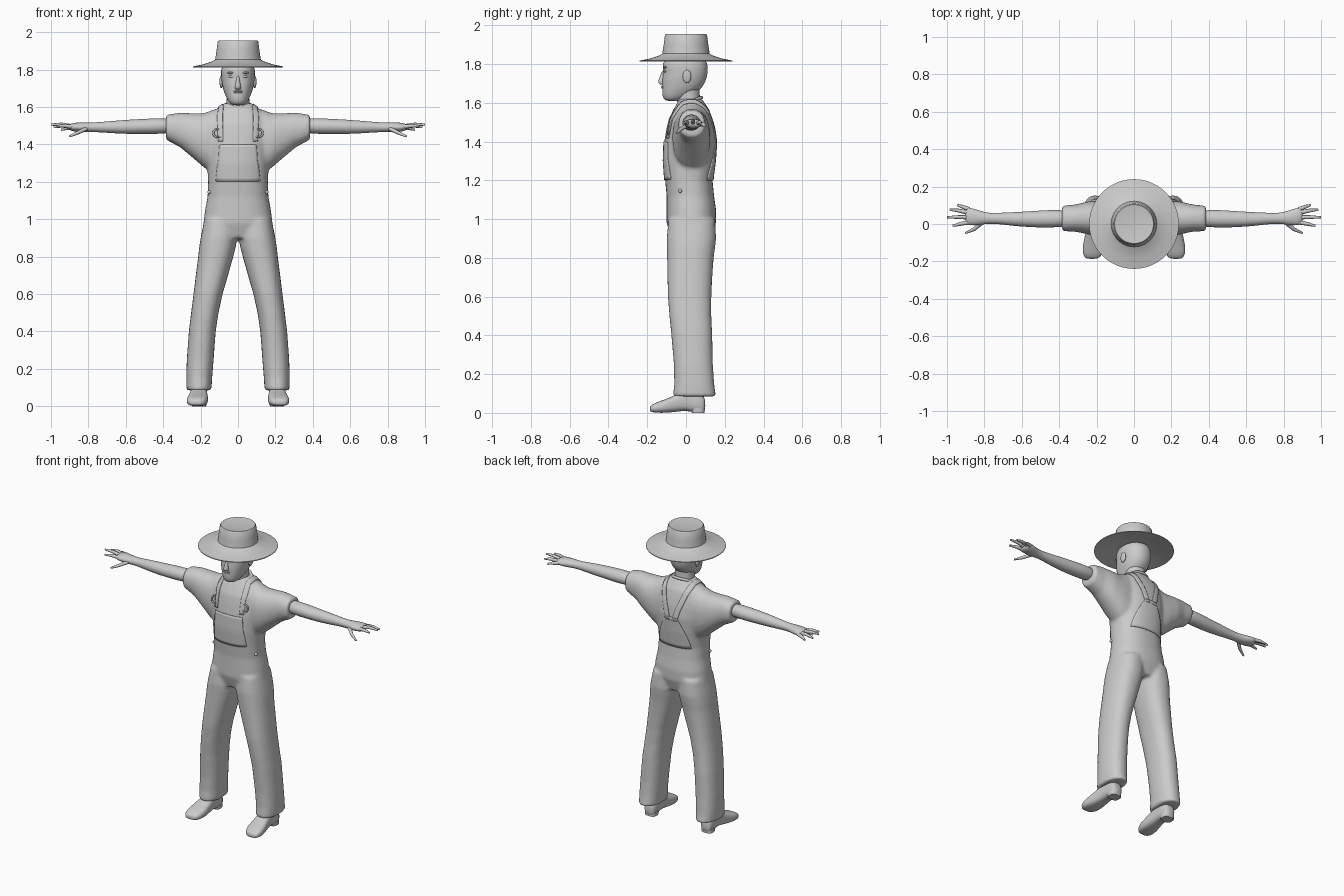
import bpy, bmesh, math
from mathutils import Matrix, Vector

cube = bpy.data.objects.get("Cube")
if cube:
    bpy.data.objects.remove(cube, do_unlink=True)

GREY = (0.6, 0.6, 0.6, 1)
mat = bpy.data.materials.new("plain grey")
mat.use_nodes = True
mat.diffuse_color = GREY
mat.node_tree.nodes["Principled BSDF"].inputs["Base Color"].default_value = GREY


def finish(ob, mirror=False, subsurf=0, angle=40):
    """Material, smooth shading and the usual modifiers."""
    ob.data.materials.clear()
    ob.data.materials.append(mat)
    if ob.type == 'MESH':
        bpy.ops.object.select_all(action='DESELECT')
        ob.select_set(True)
        bpy.context.view_layer.objects.active = ob
        bpy.ops.object.shade_smooth_by_angle(angle=math.radians(angle))
    if mirror:
        ob.modifiers.new("Mirror", 'MIRROR').use_mirror_merge = False
    if subsurf:
        sub = ob.modifiers.new("Subdivision", 'SUBSURF')
        sub.levels = sub.render_levels = subsurf
    return ob


def make(name, bm, **kw):
    bmesh.ops.recalc_face_normals(bm, faces=bm.faces)
    me = bpy.data.meshes.new(name)
    bm.to_mesh(me)
    bm.free()
    ob = bpy.data.objects.new(name, me)
    bpy.context.collection.objects.link(ob)
    return finish(ob, **kw)


def loft(bm, axis, sections, n=24, p=2.0, side=1):
    """Closed tube; each section is (position, low a, high a, low b, high b)."""
    rings = []
    for t, a0, a1, b0, b1 in sections:
        ring = []
        for i in range(n):
            w = 2 * math.pi * i / n
            c, s = math.cos(w), math.sin(w)
            a = (a0 + a1) / 2 + (a1 - a0) / 2 * math.copysign(abs(c) ** (2 / p), c)
            b = (b0 + b1) / 2 + (b1 - b0) / 2 * math.copysign(abs(s) ** (2 / p), s)
            x, y, z = {'x': (t, a, b), 'y': (a, t, b), 'z': (a, b, t)}[axis]
            ring.append(bm.verts.new((side * x, y, z)))
        rings.append(ring)
    for lo, hi in zip(rings, rings[1:]):
        for i in range(n):
            j = (i + 1) % n
            bm.faces.new((lo[i], lo[j], hi[j], hi[i]))
    bm.faces.new(rings[0])
    bm.faces.new(rings[-1])
    return bm


def sym(rows):
    """Sections symmetric in x: (z, half width, front, back)."""
    return [(z, -w, w, f, b) for z, w, f, b in rows]


def ball(name, loc, size, mirror=True):
    bm = bmesh.new()
    m = Matrix.Translation(loc) @ Matrix.Diagonal((*size, 1))
    bmesh.ops.create_uvsphere(bm, u_segments=16, v_segments=10, radius=1, matrix=m)
    return make(name, bm, mirror=mirror, angle=60)


def ring(name, loc, tilt, scale, major, minor, mirror=False):
    bpy.ops.mesh.primitive_torus_add(major_radius=major, minor_radius=minor,
                                     major_segments=28, minor_segments=8)
    ob = bpy.context.object
    ob.name = name
    ob.data.transform(Matrix.Translation(loc) @ Matrix.Rotation(tilt, 4, 'X')
                      @ Matrix.Diagonal((*scale, 1)))
    return finish(ob, mirror=mirror, angle=80)


# Outfit: torso, sleeves and trouser legs fused into one garment
torso = sym([(.90, .15, -.075, .13), (.98, .185, -.10, .155), (1.05, .176, -.10, .155),
             (1.12, .163, -.10, .145), (1.20, .16, -.108, .137), (1.30, .165, -.116, .15),
             (1.40, .17, -.112, .157), (1.47, .17, -.10, .148), (1.52, .165, -.088, .135),
             (1.565, .14, -.065, .12), (1.60, .10, -.045, .095), (1.62, .075, -.035, .085)])
sleeve = [(.06, -.06, .12, 1.22, 1.60), (.13, -.07, .125, 1.24, 1.587),
          (.18, -.07, .125, 1.275, 1.567), (.25, -.055, .12, 1.335, 1.567),
          (.31, -.042, .105, 1.385, 1.57), (.385, -.038, .098, 1.425, 1.558)]
leg = [(1.0, .005, .18, -.09, .15), (.90, .004, .20, -.10, .156), (.85, .012, .208, -.099, .15),
       (.80, .025, .213, -.098, .143), (.70, .053, .226, -.096, .136),
       (.60, .082, .238, -.094, .131), (.50, .104, .251, -.086, .131),
       (.40, .119, .263, -.076, .136), (.25, .13, .274, -.063, .139),
       (.15, .138, .277, -.061, .146), (.085, .142, .275, -.068, .155)]
bm = loft(bmesh.new(), 'z', torso, n=32, p=2.3)
for s in (1, -1):
    loft(bm, 'x', sleeve, p=2.2, side=s)
    loft(bm, 'z', leg, p=2.3, side=s)
outfit = make("outfit", bm)
rm = outfit.modifiers.new("Fuse", 'REMESH')
rm.mode, rm.voxel_size, rm.use_smooth_shade = 'VOXEL', .01, True
sm = outfit.modifiers.new("Soften", 'SMOOTH')
sm.factor, sm.iterations = .5, 6


def patch(name, rows, mirror=False, cols=8, steps=6):
    """Cloth strip laid on the outfit; rows are (centre, half width)."""
    bm = bmesh.new()
    grid = []
    fine = [(Vector(c0).lerp(Vector(c1), k / steps), w0 + (w1 - w0) * k / steps)
            for (c0, w0), (c1, w1) in zip(rows, rows[1:]) for k in range(steps)]
    fine.append((Vector(rows[-1][0]), rows[-1][1]))
    for c, w in fine:
        grid.append([bm.verts.new((c.x + w * (2 * i / cols - 1), c.y, c.z))
                     for i in range(cols + 1)])
    for lo, hi in zip(grid, grid[1:]):
        for i in range(cols):
            bm.faces.new((lo[i], lo[i + 1], hi[i + 1], hi[i]))
    ob = make(name, bm, mirror=mirror, angle=60)
    wrap = ob.modifiers.new("Lay on outfit", 'SHRINKWRAP')
    wrap.target, wrap.wrap_mode, wrap.offset = outfit, 'ABOVE_SURFACE', .002
    thick = ob.modifiers.new("Thickness", 'SOLIDIFY')
    thick.thickness, thick.offset = .006, 0
    return ob


# Bib panels, shoulder straps, buckles and side buttons
patch("front_bib", [((0, -.12, 1.40), .11), ((0, -.125, 1.32), .12), ((0, -.12, 1.2), .15)], cols=16)
patch("back_bib", [((0, .16, 1.40), .04), ((0, .16, 1.32), .09), ((0, .15, 1.2), .15)], cols=16)
patch("shoulder_strap", [((.105, -.12, 1.42), .018), ((.105, -.10, 1.52), .018),
                         ((.10, -.03, 1.61), .018), ((.095, .05, 1.61), .018),
                         ((.08, .13, 1.55), .018), ((.045, .16, 1.45), .018),
                         ((.025, .16, 1.38), .018)], mirror=True, cols=4)
ring("buckle", (.108, -.086, 1.46), math.radians(75), (1.1, 1, 1), .022, .005, mirror=True)
ball("side_button", (.152, -.03, 1.145), (.012, .01, .01))

# Shirt collar, lower at the front
ring("collar", (0, .015, 1.6), .4, (1.05, 1, 1), .07, .009)

# Neck and head
make("neck", loft(bmesh.new(), 'z', sym([(1.54, .07, -.045, .085), (1.60, .062, -.045, .075),
     (1.65, .06, -.05, .07), (1.72, .06, -.05, .07)])))
head = sym([(1.608, .03, -.10, -.045), (1.622, .047, -.119, .0), (1.65, .063, -.124, .05),
            (1.68, .076, -.123, .087), (1.72, .086, -.124, .106), (1.745, .089, -.119, .111),
            (1.77, .091, -.119, .113), (1.80, .092, -.123, .113), (1.845, .08, -.10, .09)])
make("head", loft(bmesh.new(), 'z', head, p=2.2), subsurf=1, angle=80)
nose = sym([(1.692, .012, -.13, -.10), (1.70, .019, -.143, -.10), (1.712, .016, -.146, -.10),
            (1.74, .010, -.133, -.10), (1.77, .008, -.122, -.10)])
make("nose", loft(bmesh.new(), 'z', nose, n=12), subsurf=1, angle=80)
ball("ear", (.089, .005, 1.735), (.01, .022, .034))
ball("eye", (.036, -.106, 1.763), (.016, .009, .007))
ball("eyebrow", (.037, -.107, 1.783), (.022, .011, .006))
for z in (1.678, 1.686):
    ball("lip", (0, -.117, z), (.025, .011, .005), mirror=False)

# Arm with palm, then tapering fingers
arm = [(.33, -.015, .075, 1.458, 1.542), (.45, -.021, .077, 1.455, 1.540),
       (.60, -.016, .065, 1.455, 1.532), (.70, -.003, .061, 1.462, 1.523),
       (.78, .004, .057, 1.467, 1.516), (.83, -.008, .074, 1.464, 1.519),
       (.88, -.008, .09, 1.469, 1.516), (.905, .0, .082, 1.476, 1.508)]
make("arm", loft(bmesh.new(), 'x', arm, n=20), mirror=True, subsurf=1, angle=80)
fingers = [((.88, .078, 1.49), (.915, .092, 1.487), (.945, .102, 1.478)),
           ((.88, .060, 1.494), (.94, .072, 1.50), (.985, .077, 1.492)),
           ((.88, .036, 1.495), (.945, .037, 1.507), (1.0, .036, 1.506)),
           ((.88, .010, 1.494), (.93, .0, 1.50), (.97, -.010, 1.498)),
           ((.81, .010, 1.485), (.855, -.028, 1.463), (.90, -.048, 1.443))]
cu = bpy.data.curves.new("fingers", 'CURVE')
cu.dimensions = '3D'
cu.bevel_depth, cu.bevel_resolution, cu.use_fill_caps = .011, 2, True
for path in fingers:
    sp = cu.splines.new('POLY')
    sp.points.add(len(path) - 1)
    for pt, co, r in zip(sp.points, path, (1.1, .9, .5)):
        pt.co, pt.radius = (*co, 1), r
ob = bpy.data.objects.new("fingers", cu)
bpy.context.collection.objects.link(ob)
finish(ob, mirror=True)

# Shoe with raised arch and a low heel
shoe = [(.10, .18, .235, .005, .07), (.085, .168, .246, 0, .10), (.03, .165, .25, .003, .125),
        (.0, .165, .252, .012, .12), (-.04, .163, .257, .006, .10), (-.10, .158, .272, 0, .072),
        (-.15, .163, .277, 0, .056), (-.178, .18, .265, .004, .042), (-.187, .20, .25, .01, .03)]
make("shoe", loft(bmesh.new(), 'y', shoe, n=20, p=2.8), mirror=True, subsurf=1, angle=80)
heel = [(0, .17, .245, .03, .096), (.025, .168, .247, .025, .096)]
make("heel", loft(bmesh.new(), 'z', heel, n=20, p=3), mirror=True)

# Hat: sloping brim and tapered flat crown
hat = [(1.838, .10), (1.836, .12), (1.822, .18), (1.812, .24), (1.817, .24), (1.828, .185),
       (1.843, .14), (1.853, .122), (1.90, .115), (1.948, .109), (1.955, .104), (1.953, .096)]
make("hat", loft(bmesh.new(), 'z', [(z, -r, r, -r, r) for z, r in hat], n=48), angle=35)
